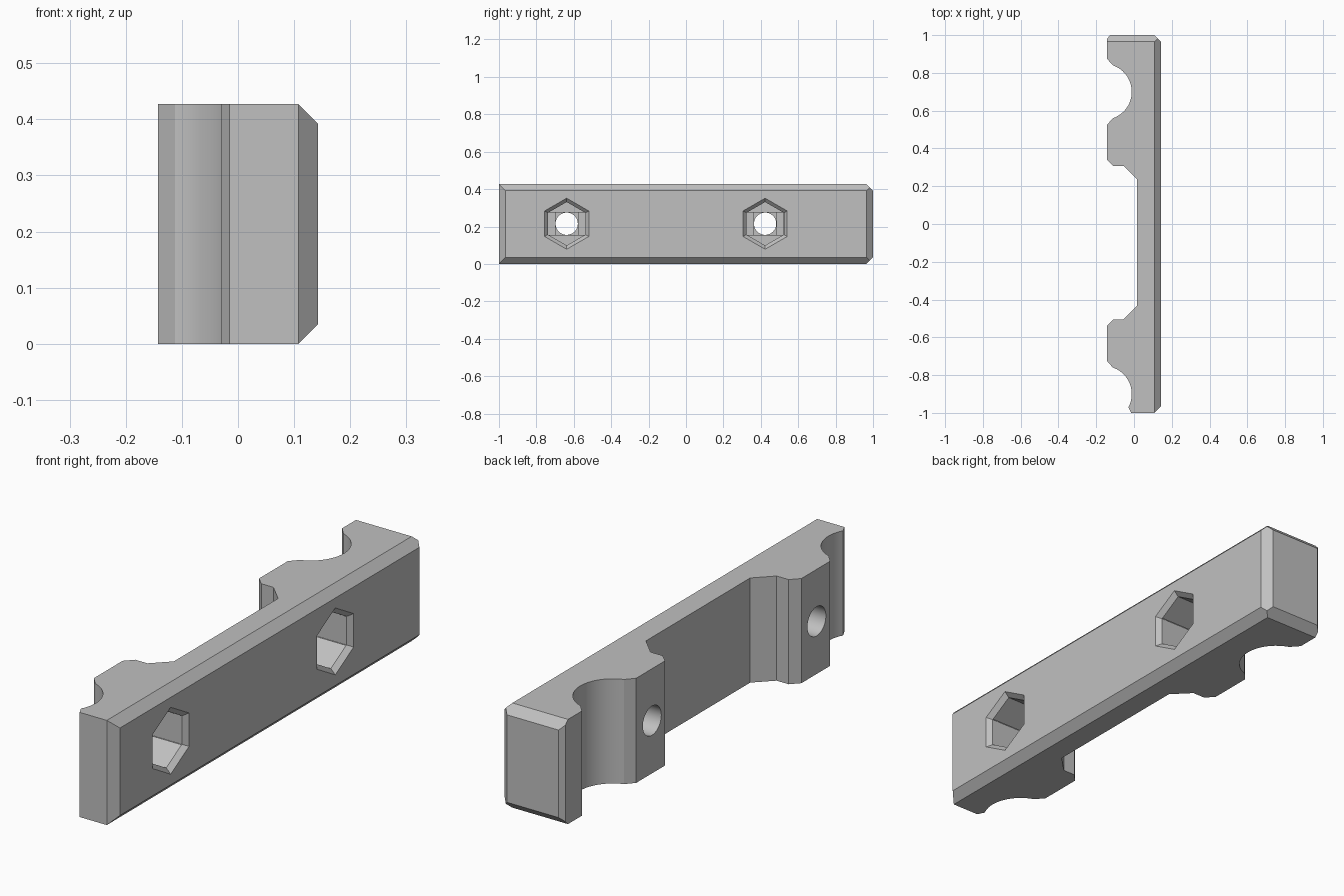
import bpy, bmesh, math
from mathutils import Vector

cube = bpy.data.objects.get("Cube")
if cube:
    bpy.data.objects.remove(cube, do_unlink=True)

H = 0.427        # height of the bar
X = 0.143        # half thickness
C = 0.035        # edge chamfer

grey = bpy.data.materials.new("plain grey")
grey.use_nodes = True
colour = (0.53, 0.53, 0.53, 1)
grey.diffuse_color = colour
grey.node_tree.nodes["Principled BSDF"].inputs["Base Color"].default_value = colour


def make_object(name, bm):
    bmesh.ops.recalc_face_normals(bm, faces=bm.faces[:])
    mesh = bpy.data.meshes.new(name)
    bm.to_mesh(mesh)
    bm.free()
    mesh.materials.append(grey)
    obj = bpy.data.objects.new(name, mesh)
    bpy.context.collection.objects.link(obj)
    return obj


def arc(cy, y_start, y_end, steps=24):
    """Round rod seat, opening towards -x, between two y positions."""
    r, cx = 0.148, -0.16
    a0, a1 = (math.asin((y - cy) / r) for y in (y_start, y_end))
    angles = [a0 + (a1 - a0) * i / steps for i in range(steps + 1)]
    return [(cx + r * math.cos(a), cy + r * math.sin(a)) for a in angles]


# Plan outline of the bar with its two rod seats and the middle recess
outline = [(X, 1 - C), (X - C, 1), (-X + 0.018, 1), (-X, 0.982), (-X, 0.875)]
outline += arc(0.70, 0.84, 0.56)
outline += [(-X, 0.525), (-X, 0.34), (-0.11, 0.307), (-0.055, 0.307), (0.015, 0.237),
            (0.015, -0.435), (-0.055, -0.505), (-0.11, -0.505), (-X, -0.54), (-X, -0.725)]
outline += arc(-0.90, -0.76, -0.97)
outline += [(-0.015, -1), (X - C, -1), (X, -1 + C)]

bm = bmesh.new()
base = bm.faces.new([bm.verts.new((x, y, 0)) for x, y in outline])
top = bmesh.ops.extrude_face_region(bm, geom=[base])["geom"]
bmesh.ops.translate(bm, vec=(0, 0, H), verts=[v for v in top if isinstance(v, bmesh.types.BMVert)])
bmesh.ops.recalc_face_normals(bm, faces=bm.faces[:])

# Chamfers along the top and bottom of the nut side and the back end
for side in (Vector((1, 0, 0)), Vector((0, 1, 0))):
    reach = X if side.x else 1
    for up, z in ((1, H), (-1, 0)):
        normal = side + Vector((0, 0, up))
        point = side * (reach - C) + Vector((0, 0, z))
        geom = bm.verts[:] + bm.edges[:] + bm.faces[:]
        cut = bmesh.ops.bisect_plane(bm, geom=geom, plane_co=point, plane_no=normal,
                                     dist=1e-5, clear_outer=True)
        bmesh.ops.holes_fill(bm, edges=[e for e in bm.edges if e.is_boundary], sides=0)
bar = make_object("clamp_bar", bm)


def cutter(name, y, x0, x1, r0, r1, sides, turn=0.0, wide=1.0):
    """Prism along x used to cut a pocket or hole."""
    bm = bmesh.new()
    rings = []
    for x, r in ((x0, r0), (x1, r1)):
        angles = [turn + 2 * math.pi * i / sides for i in range(sides)]
        rings.append([bm.verts.new((x, y + r * wide * math.sin(a), 0.215 + r * math.cos(a)))
                      for a in angles])
        bm.faces.new(rings[-1])
    for i in range(sides):
        j = (i + 1) % sides
        bm.faces.new((rings[0][i], rings[0][j], rings[1][j], rings[1][i]))
    obj = make_object(name, bm)
    obj.hide_render = True
    obj.display_type = 'WIRE'
    return obj


# Nut pockets with flared mouths, stepped floors and round bolt holes
hole = 0.06
corner = hole * math.sqrt(2)
floor = X - 0.18
cutters = []
for tag, y in (("front", -0.638), ("back", 0.423)):
    cutters += [
        cutter(tag + "_mouth_cutter", y, X + 0.02, X - 0.02, 0.157, 0.116, 6),
        cutter(tag + "_pocket_cutter", y, X + 0.01, floor, 0.116, 0.116, 6),
        cutter(tag + "_slot_cutter", y, X, floor - 0.015, corner, corner, 4, math.pi / 4, 0.0995 / hole),
        cutter(tag + "_square_cutter", y, X, floor - 0.03, corner, corner, 4, math.pi / 4),
        cutter(tag + "_bolt_cutter", y, X, -X - 0.1, hole - 0.0005, hole - 0.0005, 48)]

for c in cutters:
    mod = bar.modifiers.new(c.name, 'BOOLEAN')
    mod.operation = 'DIFFERENCE'
    mod.solver = 'EXACT'
    mod.object = c

bpy.context.view_layer.objects.active = bar
for o in bpy.context.selected_objects:
    o.select_set(False)
bar.select_set(True)
for c in cutters:
    bpy.ops.object.modifier_apply(modifier=c.name)
    bpy.data.objects.remove(c, do_unlink=True)
bpy.ops.object.shade_smooth_by_angle(angle=math.radians(25))
